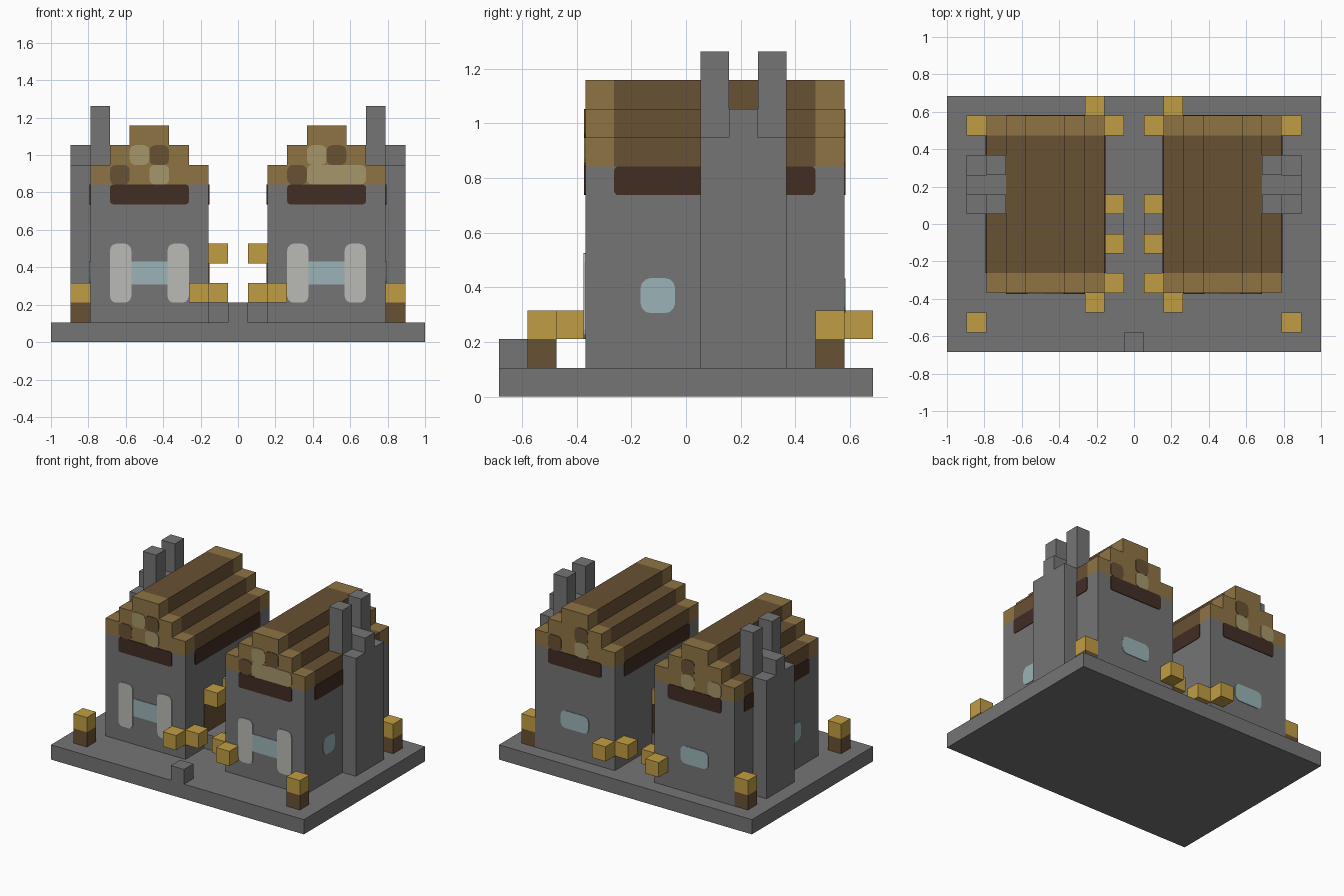
import bpy, bmesh, math
from mathutils import Vector

cube = bpy.data.objects.get("Cube")
if cube:
    bpy.data.objects.remove(cube, do_unlink=True)

U = 2 / 19                      # one block
THIN = 0.04                     # painted plate thickness, in blocks


def material(name, *rgb):
    lin = [(c / 255 / 12.92 if c < 11 else ((c / 255 + 0.055) / 1.055) ** 2.4) for c in rgb]
    m = bpy.data.materials.new(name)
    m.use_nodes = True
    m.diffuse_color = (*lin, 1)
    m.node_tree.nodes["Principled BSDF"].inputs["Base Color"].default_value = (*lin, 1)
    return m


STONE = material("grey stone", 117, 117, 117)
TAN = material("light timber", 143, 116, 69)
BROWN = material("brown timber", 105, 81, 51)
KHAKI = material("pale khaki", 166, 151, 107)
DARK = material("dark beam", 66, 45, 36)
WHITE = material("off white", 186, 186, 181)
GLASS = material("pale blue glass", 155, 179, 184)
GOLD = material("lamp gold", 193, 158, 67)


def prism(name, points, push, mat):
    """Extrude a flat outline, given in blocks, along a vector."""
    place = lambda p: (Vector(p) - Vector((9.5, 6.5, 0))) * U
    bm = bmesh.new()
    face = bm.faces.new([bm.verts.new(place(p)) for p in points])
    out = bmesh.ops.extrude_face_region(bm, geom=[face])["geom"]
    moved = [v for v in out if isinstance(v, bmesh.types.BMVert)]
    bmesh.ops.translate(bm, verts=moved, vec=Vector(push) * U)
    bmesh.ops.recalc_face_normals(bm, faces=bm.faces)
    mesh = bpy.data.meshes.new(name)
    bm.to_mesh(mesh)
    bm.free()
    mesh.materials.append(mat)
    ob = bpy.data.objects.new(name, mesh)
    bpy.context.collection.objects.link(ob)
    return ob


def box(name, i, j, k, mat):
    """Block-grid box from (low, high) ranges."""
    prism(name, [(i[0], j[0], k[0]), (i[1], j[0], k[0]), (i[1], j[1], k[0]), (i[0], j[1], k[0])],
          (0, 0, k[1] - k[0]), mat)


def plate(name, axis, at, facing, a, k, mat, radius=0.28, lift=1):
    """Rounded plate on a wall: spans a along the wall and k in height."""
    outline = []
    corners = [(a[1], k[1], 0), (a[0], k[1], 1), (a[0], k[0], 2), (a[1], k[0], 3)]
    for ca, ck, quarter in corners:
        sa = -1 if quarter in (1, 2) else 1
        sk = 1 if quarter < 2 else -1
        for step in range(4):
            t = (quarter + step / 3) * math.pi / 2
            outline.append((ca - sa * radius + radius * math.cos(t),
                            ck - sk * radius + radius * math.sin(t)))
    if axis == "x":
        pts, push = [(at, u, v) for u, v in outline], (facing * THIN * lift, 0, 0)
    else:
        pts, push = [(u, at, v) for u, v in outline], (0, facing * THIN * lift, 0)
    prism(name, pts, push, mat)


def house(side, flip, gable):
    """One house; flip mirrors it to the other half."""
    def rng(a, b):
        return (19 - b, 19 - a) if flip else (a, b)

    out = 1 if flip else -1
    outer, inner = (17, 11) if flip else (2, 8)
    name = lambda part: side + "_" + part

    box(name("walls"), rng(2, 8), (3, 12), (1, 8), STONE)

    # Stepped roof with lighter end bands
    steps = [(2, 8), (2, 9), (3, 9), (3, 10), (4, 10), (4, 11)]
    profile = steps + [(10 - i, k) for i, k in reversed(steps)]
    for part, j0, j1, mat in (("front_gable", 3, 4, TAN), ("roof", 4, 11, BROWN),
                              ("back_gable", 11, 12, TAN)):
        pts = [(19 - i if flip else i, j0, k) for i, k in profile]
        prism(name(part), pts, (0, j1 - j0, 0), mat)

    # Dark beams under the eaves
    for end, at, facing in (("front", 3, -1), ("back", 12, 1)):
        plate(name(end + "_beam"), "y", at, facing, rng(3, 7), (7, 8), DARK, 0.15)
        plate(name(end + "_window"), "y", at, facing, rng(3.95, 6.05), (2.92, 4.1), GLASS,
              0.05 if end == "front" else 0.35)
        for col, row, width, mat in gable[end]:
            plate(name(end + "_gable_patch"), "y", at, facing, (col, col + width),
                  (row, row + 1), mat)
    for end, at, facing in (("outer", outer, out), ("inner", inner, -out)):
        plate(name(end + "_beam"), "x", at, facing, (4, 11), (7, 8), DARK, 0.15)

    # Shutters, side window and door
    for a in (3, 6):
        plate(name("shutter"), "y", 3, -1, rng(a, a + 1.08) if a == 3 else rng(a - 0.08, a + 1),
              (2, 5), WHITE, 0.33, 1.5)
    plate(name("side_window"), "x", outer, out, (4.92, 6.12), (2.9, 4.12), GLASS, 0.35)
    plate(name("door"), "x", inner, -out, (5, 8), (2, 4), BROWN, 0.1)
    box(name("door_step"), rng(8, 9), (5, 8), (1, 2), STONE)

    # Chimney with a low middle and two tall stacks
    box(name("chimney_base"), rng(1, 2), (7, 10), (1, 9), STONE)
    box(name("chimney_middle"), rng(1, 3), (8, 9), (9, 10), STONE)
    for j in (7, 9):
        box(name("chimney_stack"), rng(2, 3), (j, j + 1), (9, 12), STONE)

    # Lamps beside the door and around the wall corners
    for i, j, k in ((8, 5, 4), (8, 7, 4), (8, 3, 2), (7, 2, 2), (8, 11, 2), (7, 12, 2)):
        box(name("wall_lamp"), rng(i, i + 1), (j, j + 1), (k, k + 1), GOLD)

    # Lamp posts at the yard corners
    for j in (1, 11):
        box(name("lamp_post"), rng(1, 2), (j, j + 1), (1, 2), BROWN)
        box(name("post_lamp"), rng(1, 2), (j, j + 1), (2, 3), GOLD)


# Ground slab and front marker block
box("ground_slab", (0, 19), (0, 13), (0, 1), STONE)
box("front_block", (9, 10), (0, 1), (1, 2), STONE)

# Gable patches: column, row, width, material
house("right", False, {
    "front": [(4, 9, 1, KHAKI), (5, 9, 1, BROWN), (3, 8, 1, BROWN), (5, 8, 1, KHAKI)],
    "back": [(5, 9, 1, BROWN), (5, 8, 1, KHAKI), (3, 8, 1, KHAKI)]})
house("left", True, {
    "front": [(13, 9, 1, KHAKI), (14, 9, 1, BROWN), (12, 8, 1, BROWN), (13, 8, 3, KHAKI)],
    "back": [(13, 9, 1, BROWN), (15, 8, 1, BROWN), (13, 8, 1, KHAKI)]})
